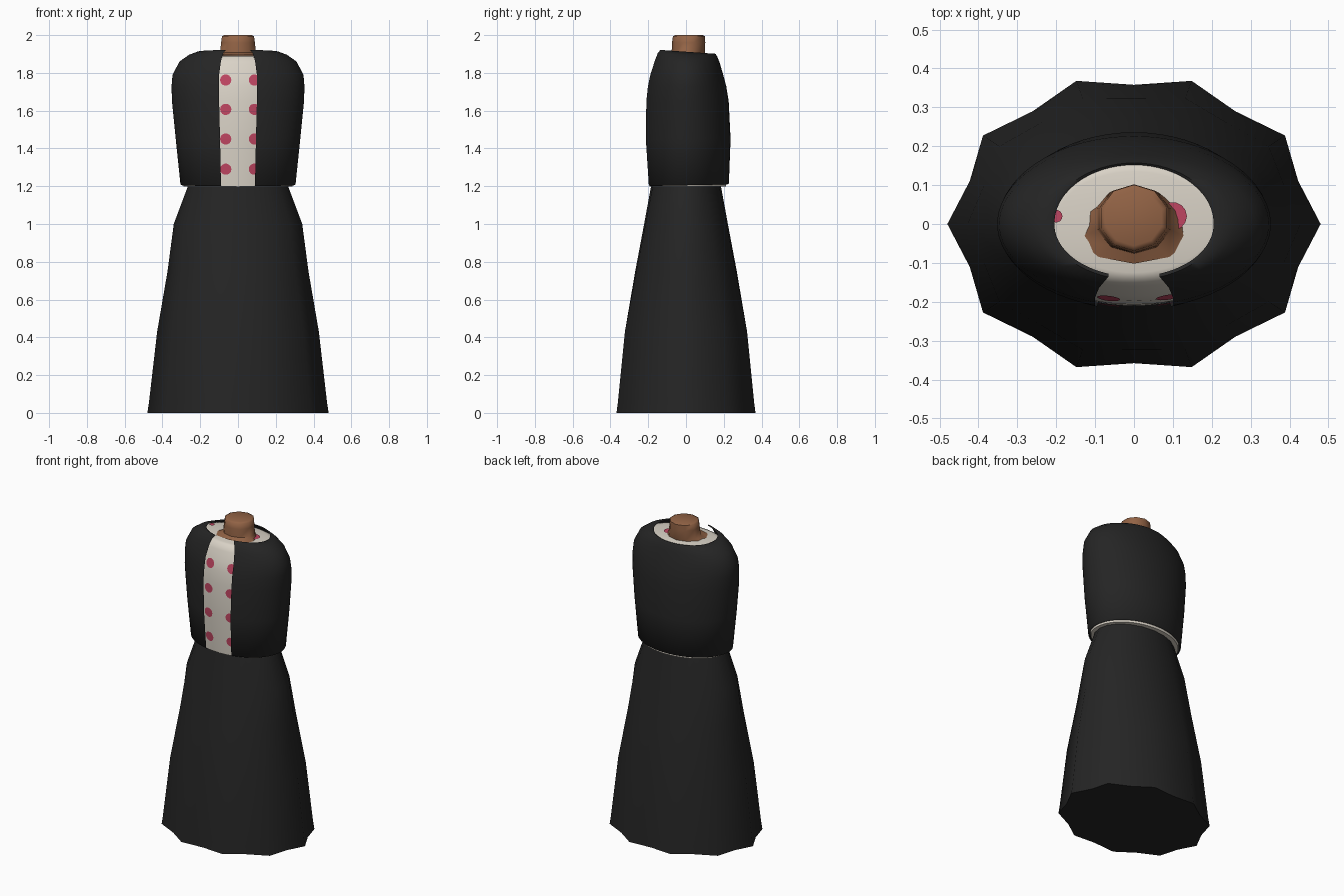
import bpy, bmesh
from math import sin, cos, pi, asin, sqrt

if "Cube" in bpy.data.objects:
    bpy.data.objects.remove(bpy.data.objects["Cube"])


def material(name, rgb):
    m = bpy.data.materials.new(name)
    m.diffuse_color = (*rgb, 1)
    m.use_nodes = True
    m.node_tree.nodes["Principled BSDF"].inputs["Base Color"].default_value = m.diffuse_color
    return m


BLACK = material("black_cloth", (0.018, 0.018, 0.018))
CREAM = material("cream_cloth", (0.70, 0.65, 0.57))
BROWN = material("brown_skin", (0.29, 0.125, 0.06))
PINK = material("pink_dots", (0.52, 0.06, 0.12))


def loft(name, rings, mat, closed=True, cap_bottom=False, cap_top=False, angle=60):
    """Skin a list of equal-length point rings."""
    bm = bmesh.new()
    rows = [[bm.verts.new(p) for p in r] for r in rings]
    n = len(rows[0])
    for lo, hi in zip(rows, rows[1:]):
        for i in range(n if closed else n - 1):
            j = (i + 1) % n
            bm.faces.new((lo[i], lo[j], hi[j], hi[i]))
    if cap_bottom:
        bm.faces.new(rows[0][::-1])
    if cap_top:
        bm.faces.new(rows[-1])
    return finish(name, bm, mat, angle)


def finish(name, bm, mat, angle=60):
    me = bpy.data.meshes.new(name)
    bm.to_mesh(me)
    bm.free()
    me.materials.append(mat)
    ob = bpy.data.objects.new(name, me)
    bpy.context.collection.objects.link(ob)
    bpy.ops.object.select_all(action='DESELECT')
    ob.select_set(True)
    bpy.context.view_layer.objects.active = ob
    bpy.ops.object.shade_smooth_by_angle(angle=angle * pi / 180)
    return ob


# Skirt: 20-sided flared tube, folds growing towards the hem
skirt = [(0.0, 0.48, 0.387, 1.0), (0.05, 0.472, 0.38, 0.9), (0.43, 0.428, 0.34, 0.7),
         (0.75, 0.373, 0.277, 0.4), (1.0, 0.34, 0.225, 0.2), (1.2, 0.265, 0.185, 0.0)]
rings = []
for z, a, b, fold in skirt:
    ring = []
    for i in range(20):
        k = 1 - (0.075 * fold if i % 2 else 0)
        t = i * pi / 10
        ring.append((a * k * cos(t), b * k * sin(t), z))
    rings.append(ring)
loft("skirt", rings, BLACK, cap_bottom=True)

# Coat: z, half width, front depth, back depth, half gap at the front, tilt
coat = [(1.205, 0.295, 0.198, 0.218, 0.09, -0.02), (1.21, 0.305, 0.206, 0.227, 0.09, -0.02),
        (1.45, 0.33, 0.222, 0.236, 0.095, 0), (1.65, 0.35, 0.219, 0.226, 0.1, 0),
        (1.73, 0.352, 0.210, 0.213, 0.1, 0), (1.79, 0.347, 0.197, 0.197, 0.1, 0),
        (1.86, 0.31, 0.172, 0.178, 0.09, 0.03), (1.895, 0.26, 0.157, 0.166, 0.078, 0.06),
        (1.912, 0.215, 0.143, 0.157, 0.066, 0.07), (1.908, 0.205, 0.135, 0.152, 0.065, 0.07)]
N = 56
rings = []
for z, a, f, b, w, tilt in coat:
    d = asin(w / a)
    ring = []
    for i in range(N + 1):
        t = -pi / 2 + d + (2 * pi - 2 * d) * i / N
        y = sin(t) * (b if sin(t) > 0 else f)
        ring.append((a * cos(t), y, z - tilt * y))
    rings.append(ring)
loft("coat", rings, BLACK, closed=False)

# Blouse: follows the coat just inside it, then closes in to the neck
GAP = 0.012
blouse = [(1.198, 0.288, 0.193, 0.212)]
blouse += [(z - (0.012 if z > 1.8 else 0), a - GAP, f - GAP, b - GAP)
           for z, a, f, b, w, tilt in coat[2:8]]
blouse += [(1.889, 0.2, 0.125, 0.135), (1.893, 0.08, 0.06, 0.08)]
rings = []
for z, a, f, b in blouse:
    rings.append([(a * cos(t), sin(t) * (b if sin(t) > 0 else f), z)
                  for t in (2 * pi * i / 56 for i in range(56))])
loft("blouse", rings, CREAM, cap_bottom=True)

# Neck: ten-sided, flaring into a small patch of chest at the front
neck = [(1.872, 0.155, 0.09, -0.012, 0.25), (1.905, 0.1, 0.088, 0.012, 0.05),
        (1.96, 0.094, 0.088, 0.014, 0), (1.994, 0.089, 0.085, 0.016, 0),
        (2.0, 0.075, 0.072, 0.016, 0)]
rings = []
for z, a, b, cy, tilt in neck:
    ring = []
    for i in range(10):
        t = pi / 2 + i * pi / 5
        y = cy + b * sin(t)
        ring.append((a * cos(t), y, z - tilt * y))
    rings.append(ring)
loft("neck", rings, BROWN, cap_top=True)


# Dots: thin discs that follow the blouse
def front_y(x, z):
    for (z0, a0, f0, _), (z1, a1, f1, _) in zip(blouse, blouse[1:]):
        if z <= z1:
            s = (z - z0) / (z1 - z0)
            a, f = a0 + s * (a1 - a0), f0 + s * (f1 - f0)
            return -f * sqrt(1 - (x / a) ** 2) - 0.004


def disc(bm, place, r):
    c = bm.verts.new(place(0, 0))
    rim = [bm.verts.new(place(r * cos(i * pi / 7), r * sin(i * pi / 7))) for i in range(14)]
    for i in range(14):
        bm.faces.new((c, rim[i], rim[(i + 1) % 14]))


bm = bmesh.new()
for z in (1.29, 1.45, 1.607, 1.762):
    for x in (-0.065, 0.087):
        disc(bm, lambda u, v: (x + u, front_y(x + u, z + v), z + v), 0.03)
for x, r in ((-0.2, 0.016), (0.1, 0.036)):
    disc(bm, lambda u, v: (x + u, 0.02 + v, 1.896), r)
finish("blouse_dots", bm, PINK)
